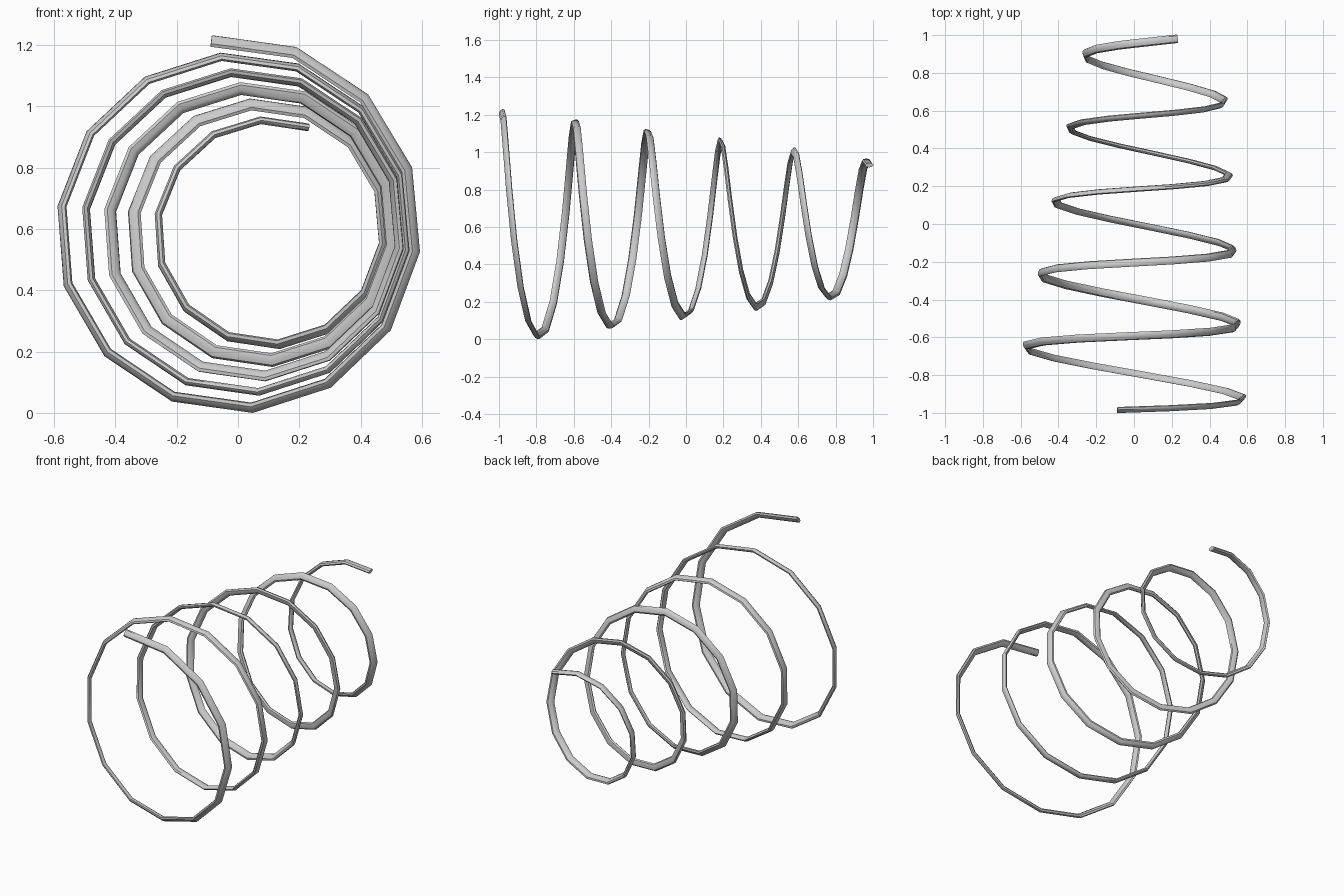
import bpy, bmesh, math
from mathutils import Vector

if "Cube" in bpy.data.objects:
    bpy.data.objects.remove(bpy.data.objects["Cube"])

STEPS, SEGMENTS, SIDES = 14, 71, 8      # steps per turn, total segments, wire sides
HALF_LONG, HALF_SHORT = 0.0225, 0.0125  # flattened wire section
R0, R_DROP, PITCH = 0.614, 0.052, 0.39  # start radius, taper and rise per turn
TILT = 0.069                            # sideways lean of the coil axis


def coil_point(i):
    t = i / STEPS
    a = math.radians(95.7) - 2 * math.pi * t
    r = R0 - R_DROP * t
    dx, dz = r * math.cos(a), r * math.sin(a)
    centre = Vector((-0.0265 + 0.027 * t, -0.989 + PITCH * t, 0.608))
    return centre + Vector((dx, -TILT * dx, dz)), Vector((dx, -TILT * dx, dz)).normalized()


# Coil wire: flattened section swept along a tapering helix with minimal twist
bm = bmesh.new()
rings = []
for i in range(SEGMENTS + 1):
    p, radial = coil_point(i)
    before = coil_point(max(i - 1, 0))[0]
    after = coil_point(min(i + 1, SEGMENTS))[0]
    tangent = (after - before).normalized()
    n = (radial - tangent * radial.dot(tangent)).normalized()
    b = tangent.cross(n)
    t = i / STEPS
    roll = math.radians(32) + PITCH / R_DROP * math.log(R0 / (R0 - R_DROP * t))
    long_axis = n * math.cos(roll) - b * math.sin(roll)
    short_axis = tangent.cross(long_axis)
    ring = []
    for k in range(SIDES):
        a = 2 * math.pi * k / SIDES
        ring.append(bm.verts.new(p + long_axis * HALF_LONG * math.cos(a)
                                 + short_axis * HALF_SHORT * math.sin(a)))
    rings.append(ring)

for r1, r2 in zip(rings, rings[1:]):
    for k in range(SIDES):
        j = (k + 1) % SIDES
        bm.faces.new((r1[k], r1[j], r2[j], r2[k]))

# End caps
bm.faces.new(rings[0])
bm.faces.new(rings[-1])
bmesh.ops.recalc_face_normals(bm, faces=bm.faces)

# Rest the coil on the ground
low = min(v.co.z for v in bm.verts)
bmesh.ops.translate(bm, verts=bm.verts, vec=(0, 0, -low))

mesh = bpy.data.meshes.new("coil_wire")
bm.to_mesh(mesh)
bm.free()
coil = bpy.data.objects.new("coil_wire", mesh)
bpy.context.collection.objects.link(coil)

grey = bpy.data.materials.new("steel_grey")
grey.diffuse_color = (0.6, 0.6, 0.6, 1)
grey.use_nodes = True
grey.node_tree.nodes["Principled BSDF"].inputs["Base Color"].default_value = grey.diffuse_color
mesh.materials.append(grey)

bpy.context.view_layer.objects.active = coil
coil.select_set(True)
bpy.ops.object.shade_smooth_by_angle(angle=math.radians(40))
